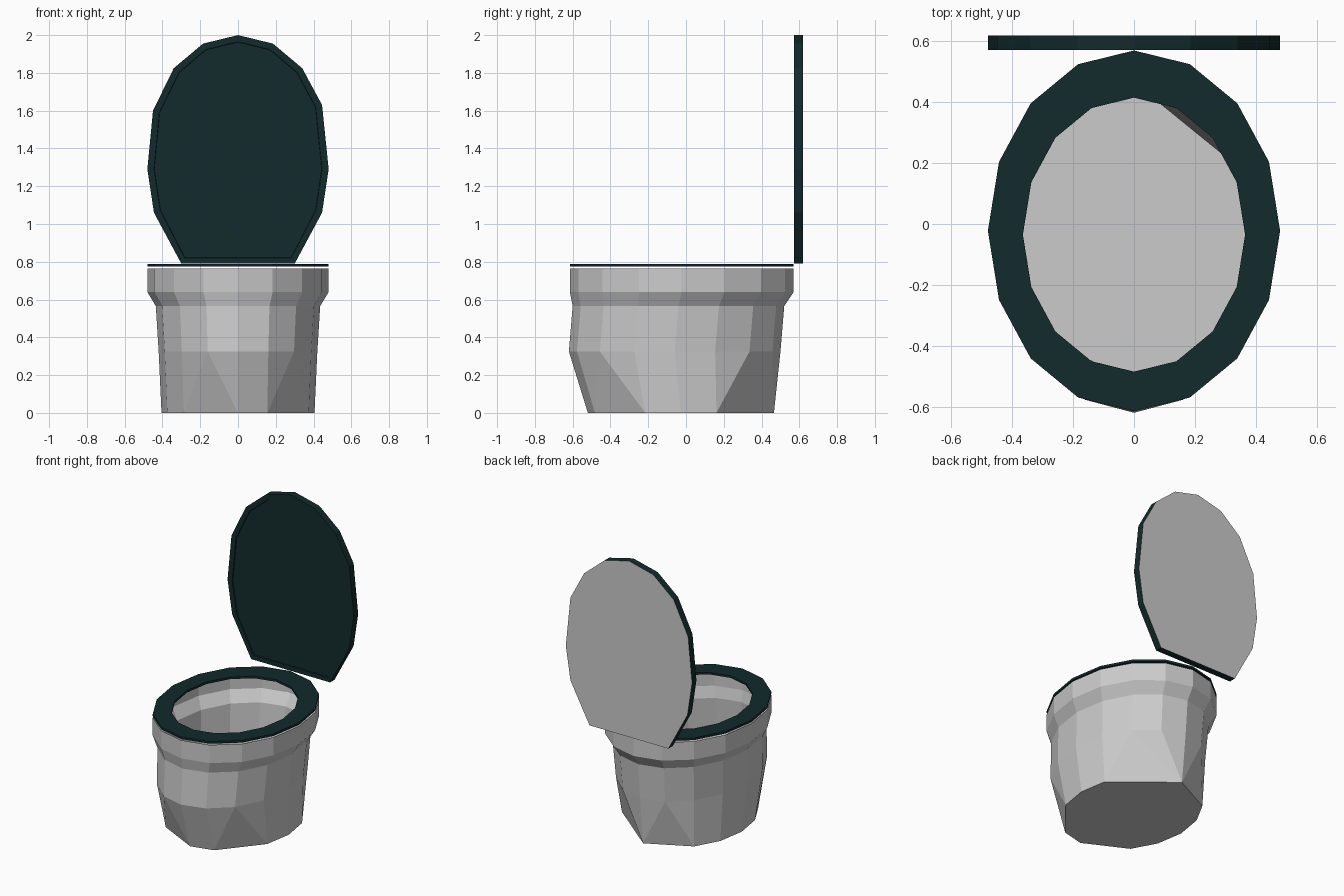
import bpy, bmesh, math

if "Cube" in bpy.data.objects:
    bpy.data.objects.remove(bpy.data.objects["Cube"])

SIDES = 16


def material(name, rgb):
    m = bpy.data.materials.new(name)
    m.diffuse_color = (*rgb, 1)
    m.use_nodes = True
    m.node_tree.nodes["Principled BSDF"].inputs["Base Color"].default_value = m.diffuse_color
    return m


GREY = material("pale grey", (0.60, 0.60, 0.60))
DARK = material("dark teal", (0.006, 0.023, 0.025))


def finish(name, bm, mats):
    me = bpy.data.meshes.new(name)
    bm.to_mesh(me)
    bm.free()
    for m in mats:
        me.materials.append(m)
    ob = bpy.data.objects.new(name, me)
    bpy.context.collection.objects.link(ob)
    return ob


def oval(bm, rx, ry, cy, z):
    """Ring of vertices, starting at +x and running counter-clockwise."""
    ring = []
    for i in range(SIDES):
        a = 2 * math.pi * i / SIDES
        ring.append(bm.verts.new((rx * math.cos(a), cy + ry * math.sin(a), z)))
    return ring


def bridge(bm, a, b):
    n = len(a)
    return [bm.faces.new((a[i], a[(i + 1) % n], b[(i + 1) % n], b[i]))
            for i in range(n)]


# Bowl: a thin open shell with a flared rim and a flat floor
bm = bmesh.new()
levels = [
    (0.405, 0.4925, -0.027, 0.0),
    (0.42, 0.56, -0.06, 0.325),
    (0.435, 0.56, -0.04, 0.565),
    (0.48, 0.5925, -0.0225, 0.64),
    (0.48, 0.5925, -0.0225, 0.765),
]
rings = [oval(bm, *lv) for lv in levels]
for low, high in zip(rings, rings[1:]):
    bridge(bm, low, high)
bm.faces.new(rings[0][::-1])
# chopped corners of the base: collapse a corner onto its neighbour
base = rings[0]
collapse = {2: 4, 3: 4, 5: 6, 11: 10, 14: 15}
bmesh.ops.triangulate(bm, faces=[f for f in bm.faces if len(f.verts) == 4
                                 and any(base[i] in f.verts for i in collapse)])
bmesh.ops.weld_verts(bm, targetmap={base[a]: base[b] for a, b in collapse.items()})
bowl = finish("bowl", bm, [GREY])

# Seat: flat oval ring floating just above the rim
bm = bmesh.new()
outer, inner = (0.48, 0.5925, -0.0225), (0.365, 0.45, -0.035)
loops = [oval(bm, *outer, 0.774), oval(bm, *outer, 0.789),
         oval(bm, *inner, 0.789), oval(bm, *inner, 0.774)]
for i in range(4):
    bridge(bm, loops[i], loops[(i + 1) % 4])
finish("seat", bm, [DARK])

# Lid: upright slab with a slightly sunken front panel and a pale back
bm = bmesh.new()
right = [(0.30, 0.79), (0.445, 1.06), (0.48, 1.29), (0.445, 1.63),
         (0.34, 1.825), (0.185, 1.955)]
left = [(-x, z) for x, z in reversed(right)]
left[2] = (-0.45, 1.60)
outline = right + [(0, 2.0)] + left
front = [bm.verts.new((x, 0.572, z)) for x, z in outline]
back = [bm.verts.new((x, 0.62, z)) for x, z in outline]
panel = bm.faces.new(front)
bridge(bm, back, front)
rear = bm.faces.new(back[::-1])
rear.material_index = 1
bmesh.ops.recalc_face_normals(bm, faces=bm.faces[:])
bmesh.ops.inset_individual(bm, faces=[panel], thickness=0.035)
bmesh.ops.inset_individual(bm, faces=[panel], thickness=0.002, depth=-0.006)
finish("lid", bm, [DARK, GREY])
